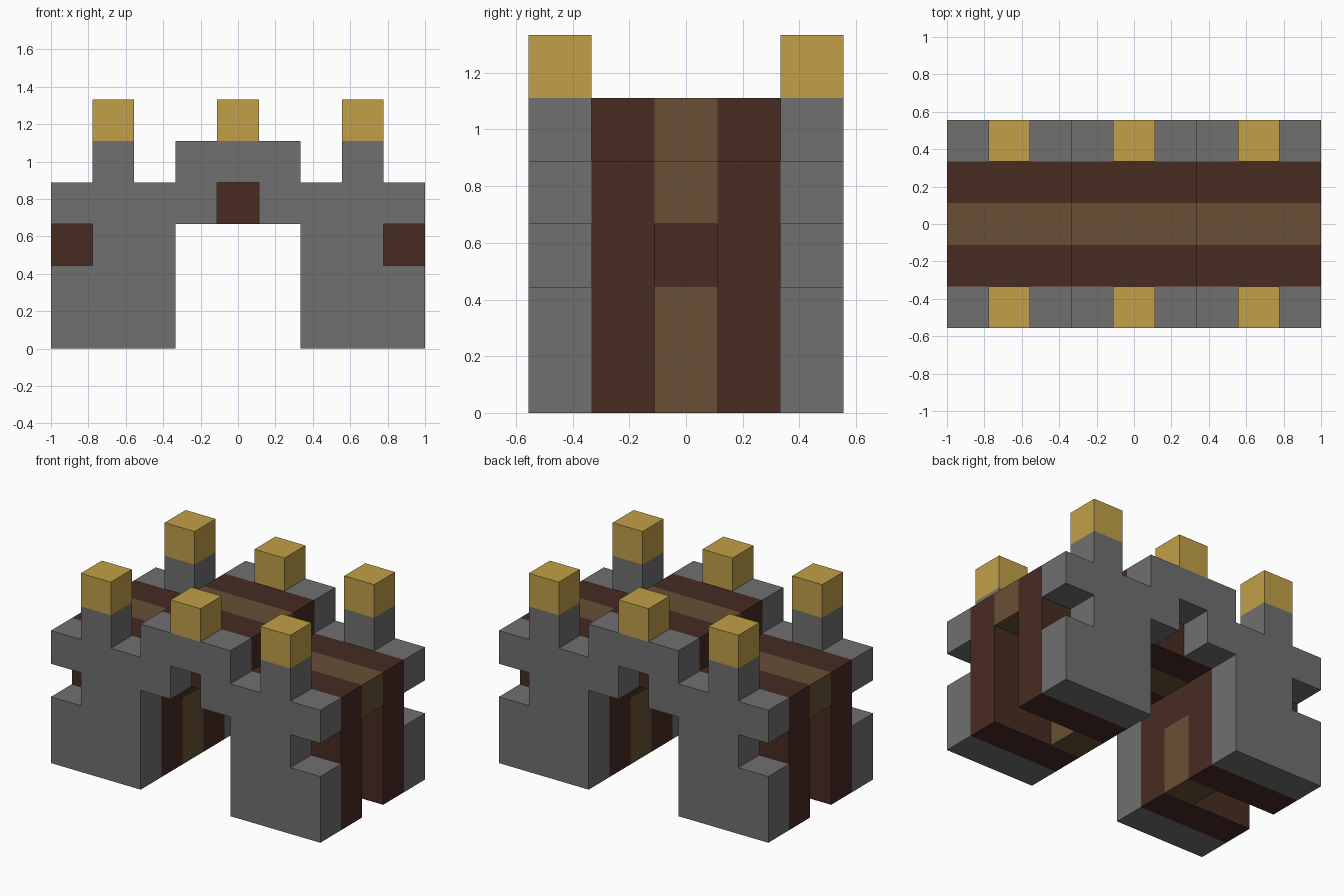
import bpy
import bmesh

if "Cube" in bpy.data.objects:
    bpy.data.objects.remove(bpy.data.objects["Cube"], do_unlink=True)

U = 2 / 9  # one block


def material(name, rgb):
    mat = bpy.data.materials.new(name)
    mat.use_nodes = True
    color = (*rgb, 1)
    mat.diffuse_color = color
    bsdf = mat.node_tree.nodes["Principled BSDF"]
    bsdf.inputs["Base Color"].default_value = color
    bsdf.inputs["Roughness"].default_value = 0.9
    return mat


STONE = material("grey stone", (0.162, 0.162, 0.162))
DARK = material("dark brown wood", (0.063, 0.025, 0.016))
TAN = material("tan wood", (0.138, 0.078, 0.036))
GOLD = material("gold", (0.54, 0.35, 0.065))


def slab(name, outline, y, mat):
    """Extrude an x-z outline, in blocks, one block deep around row y."""
    bm = bmesh.new()
    face = bm.faces.new([bm.verts.new((x * U, (y - 0.5) * U, z * U)) for x, z in outline])
    extruded = bmesh.ops.extrude_face_region(bm, geom=[face])["geom"]
    verts = [v for v in extruded if isinstance(v, bmesh.types.BMVert)]
    bmesh.ops.translate(bm, verts=verts, vec=(0, U, 0))
    bmesh.ops.recalc_face_normals(bm, faces=bm.faces)
    mesh = bpy.data.meshes.new(name)
    bm.to_mesh(mesh)
    bm.free()
    mesh.materials.append(mat)
    obj = bpy.data.objects.new(name, mesh)
    bpy.context.collection.objects.link(obj)
    return obj


def mirrored(half):
    """Close a half outline across x = 0."""
    return half + [(-x, z) for x, z in reversed(half) if x > 0]


def block(x0, x1, z0, z1):
    return [(x0, z0), (x1, z0), (x1, z1), (x0, z1)]


# Notched, battlemented stone wall
wall = mirrored([(0.5, 4), (0.5, 3), (1.5, 3), (1.5, 0), (4.5, 0), (4.5, 2),
                 (3.5, 2), (3.5, 3), (4.5, 3), (4.5, 4), (3.5, 4), (3.5, 5),
                 (2.5, 5), (2.5, 4), (1.5, 4), (1.5, 5)])
# Plain arch in dark wood
arch = mirrored([(1.5, 3), (1.5, 0), (4.5, 0), (4.5, 4), (1.5, 4), (1.5, 5)])
# Roadway along the middle
deck = mirrored([(4.5, 3), (4.5, 4), (1.5, 4), (1.5, 5)])

for side, s in (("front", -1), ("back", 1)):
    slab(side + "_stone_wall", wall, 2 * s, STONE)
    slab(side + "_wood_arch", arch, s, DARK)
    # Gold caps on the battlements
    for place, x in (("right", -3), ("middle", 0), ("left", 3)):
        slab(f"{side}_{place}_gold_cap", block(x - 0.5, x + 0.5, 5, 6), 2 * s, GOLD)

slab("middle_deck", deck, 0, TAN)

# Recessed doors under the deck, with dark lintels
for side, s in (("right", -1), ("left", 1)):
    slab(side + "_door", block(1.5 * s, 2.5 * s, 0, 2), 0, TAN)
    slab(side + "_lintel", block(1.5 * s, 2.5 * s, 2, 3), 0, DARK)
